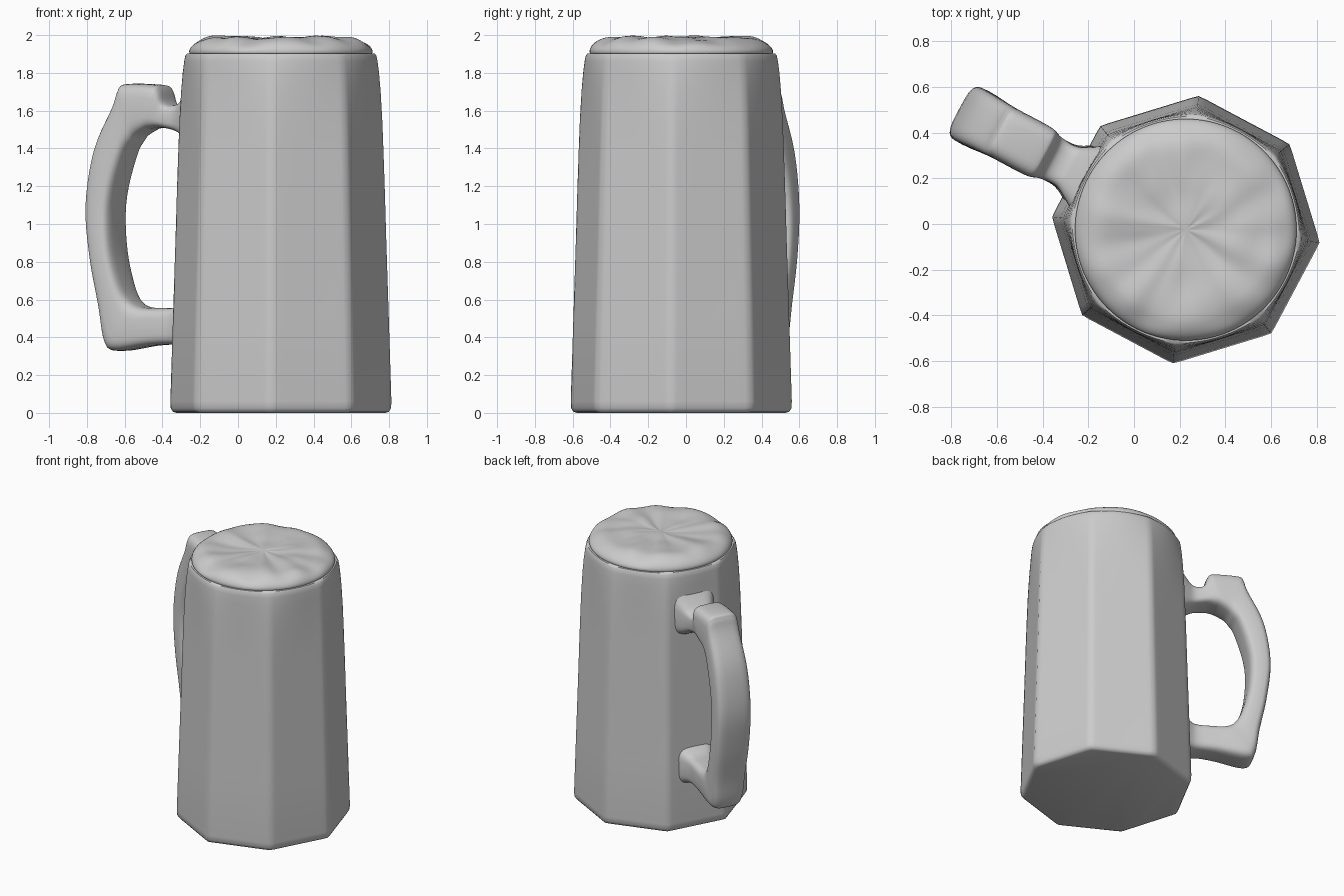
import bpy, math
from mathutils import Vector, noise

if "Cube" in bpy.data.objects:
    bpy.data.objects.remove(bpy.data.objects["Cube"])

CX, CY = 0.227, -0.025          # mug axis
TURN = math.radians(-5.5)       # direction of first octagon corner
HANDLE = math.radians(152)      # handle direction
N = 112


def loft(name, rings, sharp=50):
    """Skin equal-length closed rings of points and cap both ends."""
    n = len(rings[0])
    verts = [p for ring in rings for p in ring]
    faces = []
    for i in range(len(rings) - 1):
        for j in range(n):
            k = (j + 1) % n
            faces.append((i*n + j, i*n + k, (i+1)*n + k, (i+1)*n + j))
    faces.append(tuple(reversed(range(n))))
    faces.append(tuple(range(len(verts) - n, len(verts))))
    me = bpy.data.meshes.new(name)
    me.from_pydata(verts, [], faces)
    ob = bpy.data.objects.new(name, me)
    bpy.context.collection.objects.link(ob)
    bpy.ops.object.select_all(action='DESELECT')
    ob.select_set(True)
    bpy.context.view_layer.objects.active = ob
    bpy.ops.object.mode_set(mode='EDIT')
    bpy.ops.mesh.select_all(action='SELECT')
    bpy.ops.mesh.normals_make_consistent(inside=False)
    bpy.ops.object.mode_set(mode='OBJECT')
    bpy.ops.object.shade_smooth_by_angle(angle=math.radians(sharp))
    return ob


def smooth_rows(rows, steps):
    """Catmull-Rom interpolation through rows of numbers."""
    out = []
    for i in range(len(rows) - 1):
        a, b = rows[max(i-1, 0)], rows[i]
        c, d = rows[i+1], rows[min(i+2, len(rows)-1)]
        for s in range(steps):
            t = s / steps
            out.append([0.5*(2*q + (r-p)*t + (2*p-5*q+4*r-s2)*t*t + (3*q-p-3*r+s2)*t**3)
                        for p, q, r, s2 in zip(a, b, c, d)])
    return out + [list(rows[-1])]


# Mug body: octagon at the foot blending into a round rim (z, flat radius, corner radius)
profile = [(0, .515, .558), (.006, .532, .576), (.025, .543, .588), (.06, .545, .59),
           (.5, .532, .576), (.9, .52, .563), (1.2, .512, .554), (1.4, .506, .547),
           (1.55, .504, .541), (1.7, .503, .532), (1.8, .502, .523), (1.86, .501, .515),
           (1.89, .498, .509), (1.902, .492, .500), (1.905, .47, .47)]
PEAK = 1 / math.cos(math.pi/8) - 1
body = []
for z, flat, corner in profile:
    ring = []
    for j in range(N):
        a = 2*math.pi*j/N
        d = abs((a % (math.pi/4)) - math.pi/8)
        d = min(d, math.radians(22))
        r = flat + (corner - flat) * (1/math.cos(d) - 1) / PEAK
        ring.append((CX + r*math.cos(a+TURN), CY + r*math.sin(a+TURN), z))
    body.append(ring)
loft("mug_body", body)

# Foam head: low dome with soft wrinkles
dome = smooth_rows([(.47, 1.89), (.484, 1.905), (.483, 1.925), (.465, 1.948), (.43, 1.968),
                    (.38, 1.983), (.3, 1.986), (.2, 1.984), (.1, 1.98), (.01, 1.978)], 3)
foam = []
for r, z in dome:
    ring = []
    fade = max(0, min(1, (z - 1.91) / .06))
    for j in range(N):
        a = 2*math.pi*j/N
        c, s = math.cos(a), math.sin(a)
        streak = noise.noise(Vector((c*2.6, s*2.6, r*3))) * min(1, r/.2)
        lump = noise.noise(Vector((c*r*6, s*r*6, 4.3)))
        h = min(z + fade*(.016*streak + .014*lump), 2.0)
        ring.append((CX + r*c, CY + r*s, h))
    foam.append(ring)
loft("foam_head", foam, 60)

# Handle: (inner r, inner z, outer r, outer z, half width) from upper to lower joint
stations = [(.47, 1.42, .47, 1.77, .17), (.53, 1.45, .53, 1.69, .13), (.60, 1.49, .59, 1.635, .098),
            (.69, 1.51, .66, 1.64, .102), (.75, 1.505, .69, 1.715, .115), (.78, 1.495, .73, 1.737, .12),
            (.83, 1.465, .90, 1.742, .12), (.86, 1.43, .935, 1.715, .12), (.90, 1.37, .965, 1.63, .122),
            (.955, 1.2, 1.075, 1.4, .128), (.977, 1.05, 1.125, 1.1, .13), (.965, .85, 1.10, .82, .13),
            (.92, .68, 1.05, .56, .125), (.87, .595, 1.02, .375, .12), (.80, .56, .96, .328, .118),
            (.69, .555, .76, .355, .105), (.60, .56, .62, .36, .10),
            (.54, .59, .54, .34, .13), (.47, .65, .47, .28, .17)]
u = Vector((math.cos(HANDLE), math.sin(HANDLE), 0))
side = Vector((-u.y, u.x, 0))
up = Vector((0, 0, 1))
origin = Vector((CX, CY, 0))
handle = []
for ri, zi, ro, zo, w in smooth_rows(stations, 5):
    inner, outer = origin + u*ri + up*zi, origin + u*ro + up*zo
    mid, half = (inner + outer) / 2, (outer - inner) / 2
    ring = []
    for j in range(32):
        a = 2*math.pi*j/32
        c, s = math.cos(a), math.sin(a)
        # rounded-rectangle section
        ring.append(mid + half*math.copysign(abs(c)**.5, c) + side*w*math.copysign(abs(s)**.5, s))
    handle.append(ring)
loft("handle", handle, 60)
